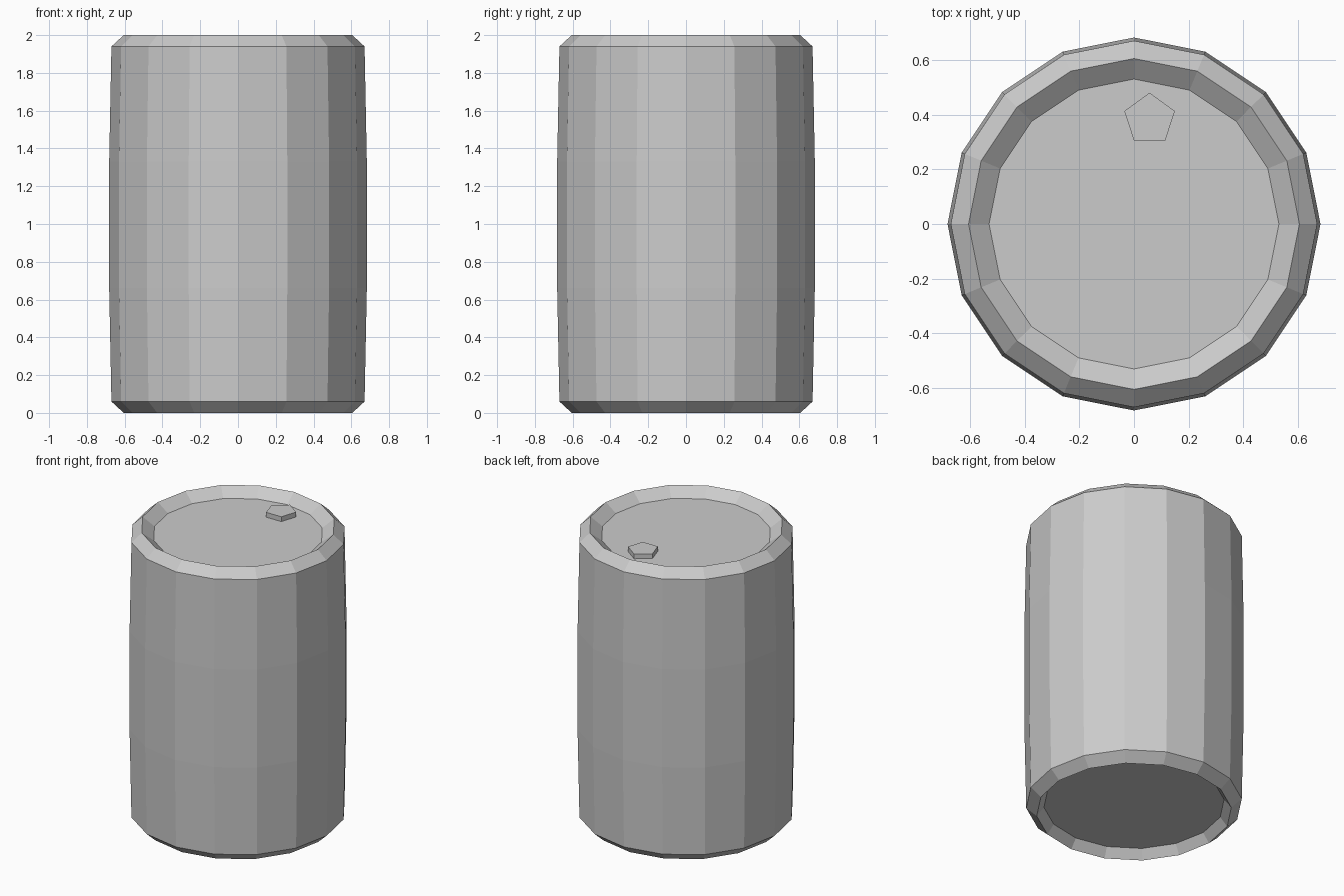
import bpy, bmesh
from math import cos, sin, pi

if "Cube" in bpy.data.objects:
    bpy.data.objects.remove(bpy.data.objects["Cube"])


def lathe(name, profile, sides, center=(0, 0), start=0.0):
    """Spin a bottom-to-top (radius, z) profile into a closed faceted solid."""
    bm = bmesh.new()
    rings = []
    for r, z in profile:
        rings.append([bm.verts.new((center[0] + r * cos(start + 2 * pi * i / sides),
                                    center[1] + r * sin(start + 2 * pi * i / sides), z))
                      for i in range(sides)])
    for a, b in zip(rings, rings[1:]):
        for i in range(sides):
            j = (i + 1) % sides
            bm.faces.new((a[i], a[j], b[j], b[i]))
    bm.faces.new(rings[0][::-1])
    bm.faces.new(rings[-1])
    bmesh.ops.recalc_face_normals(bm, faces=bm.faces)
    mesh = bpy.data.meshes.new(name)
    bm.to_mesh(mesh)
    bm.free()
    obj = bpy.data.objects.new(name, mesh)
    bpy.context.collection.objects.link(obj)
    return obj


# Barrel body: recessed base, bevelled rims, slight bulge, recessed lid
lathe("barrel_body", [
    (0.56, 0.06), (0.605, 0.0), (0.67, 0.06),
    (0.682, 0.66), (0.682, 1.33),
    (0.67, 1.94), (0.605, 2.0), (0.53, 1.942),
], 16)

# Five-sided bung on the lid
lathe("lid_bung", [(0.097, 1.935), (0.097, 1.975)], 5, (0.057, 0.383), pi / 2)
